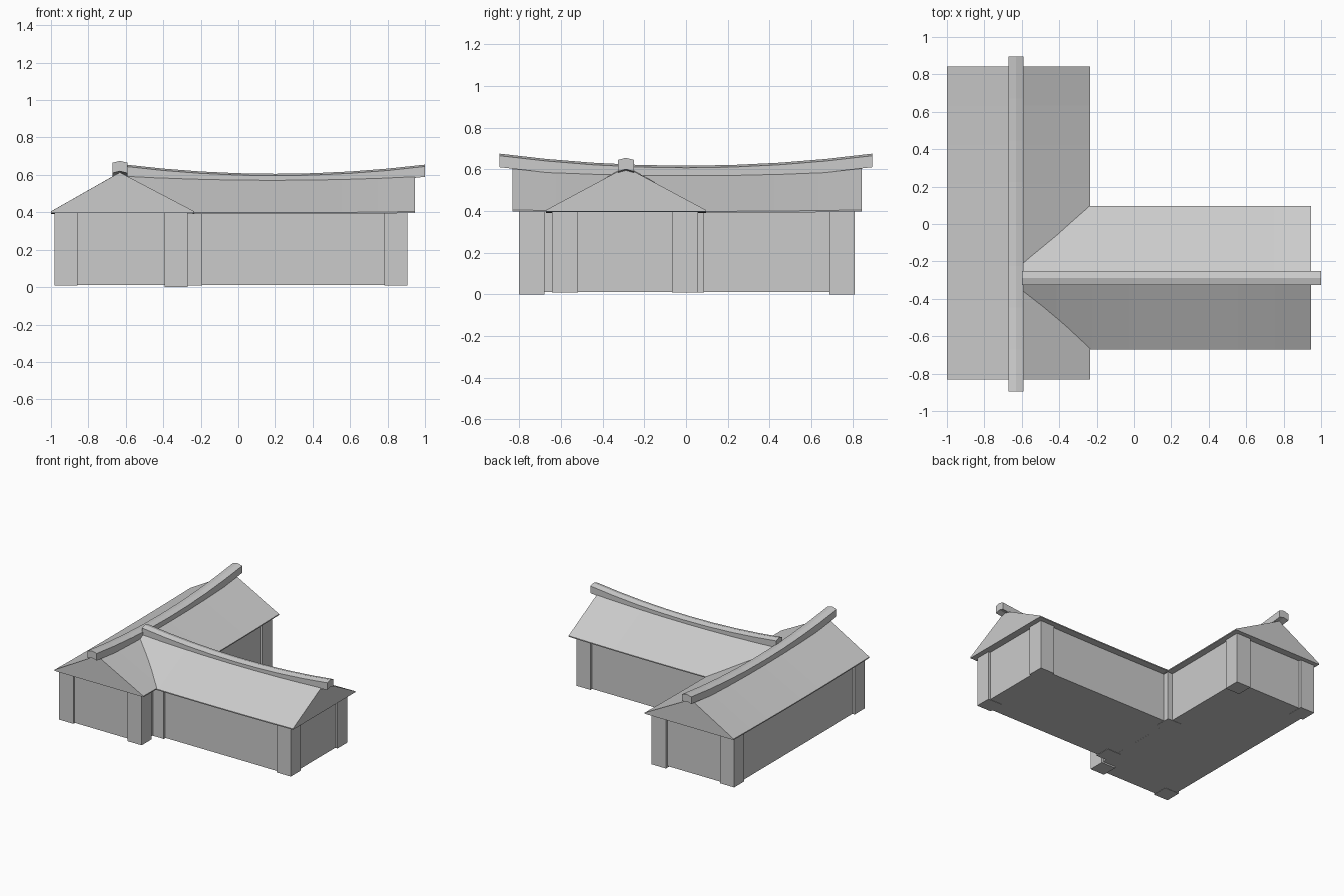
import bpy, bmesh
from mathutils import Matrix, Vector

if "Cube" in bpy.data.objects:
    bpy.data.objects.remove(bpy.data.objects["Cube"])

AX, BY = -0.632, -0.288          # centre lines of the two wings
TO_X = Matrix(((0, 1, 0), (1, 0, 0), (0, 0, 1)))   # swap x and y for the side wing


def finish(name, bm):
    bmesh.ops.recalc_face_normals(bm, faces=bm.faces)
    me = bpy.data.meshes.new(name)
    bm.to_mesh(me)
    bm.free()
    ob = bpy.data.objects.new(name, me)
    bpy.context.collection.objects.link(ob)
    return ob


def box(name, x0, x1, y0, y1, z0, z1):
    bm = bmesh.new()
    bmesh.ops.create_cube(bm, size=1)
    for v in bm.verts:
        v.co = ((x0 + x1) / 2 + v.co.x * (x1 - x0),
                (y0 + y1) / 2 + v.co.y * (y1 - y0),
                (z0 + z1) / 2 + v.co.z * (z1 - z0))
    return finish(name, bm)


def loft(name, profile, centre, stations, swap=False):
    """Sweep a cross-section along y (or x); profile(s) gives (offset, z) points."""
    bm = bmesh.new()
    rings = []
    for s in stations:
        ring = []
        for off, z in profile(s):
            co = Vector((centre + off, s, z))
            ring.append(bm.verts.new(TO_X @ co if swap else co))
        rings.append(ring)
    n = len(rings[0])
    for a, b in zip(rings, rings[1:]):
        for i in range(n):
            j = (i + 1) % n
            bm.faces.new((a[i], a[j], b[j], b[i]))
    bm.faces.new(rings[0])
    bm.faces.new(rings[-1])
    return finish(name, bm)


def spaced(a, b, n):
    return [a + (b - a) * i / n for i in range(n + 1)]


def sag(s, mid, half):
    return min(1.2, ((s - mid) / half) ** 2)


def roof_profile(mid, half, half_width, apex, rise):
    def profile(s):
        t = sag(s, mid, half)
        eave = 0.398 + 0.007 * t
        return [(-half_width, eave), (0, apex + rise * t), (half_width, eave),
                (half_width, eave - 0.008), (-half_width, eave - 0.008)]
    return profile


def ridge_profile(mid, half, top, rise, w):
    def profile(s):
        z = top + rise * sag(s, mid, half)
        return [(-w, z - 0.065), (-w, z - 0.01), (0, z), (w, z - 0.01),
                (w, z - 0.065), (0, z - 0.055)]
    return profile


# Main wing (along y) and side wing (along x): sagging gable roofs
loft("main_roof", roof_profile(0, 0.84, 0.383 - 0.008 + 0.008, 0.588, 0.026),
     -0.617, spaced(-0.832, 0.843, 8))
for v in bpy.data.objects["main_roof"].data.vertices:   # shift apex under the ridge
    if v.co.z > 0.5:
        v.co.x = AX
loft("side_roof", roof_profile(0.2, 0.78, 0.3835, 0.59, 0.022),
     BY, spaced(-0.61, 0.945, 8), swap=True)

# Ridge beams with a low peaked top
loft("main_ridge", ridge_profile(0, 0.895, 0.617, 0.058, 0.04),
     AX, spaced(-0.895, 0.895, 8))
loft("side_ridge", ridge_profile(0.2, 0.8, 0.606, 0.049, 0.038),
     BY, spaced(-0.6, 1.0, 8), swap=True)

# Walls
box("main_walls", -0.965, -0.285, -0.785, 0.79, 0.012, 0.4)
box("side_walls", -0.4, 0.89, -0.625, 0.04, 0.0125, 0.4)

# Corner pillars: (x, y, base height)
P = 0.0615
for i, (x, y, z) in enumerate([
        (-0.92, -0.739, 0.01), (-0.332, -0.739, 0.0),
        (-0.92, 0.748, 0.01), (-0.332, 0.748, 0.0),
        (0.845, -0.58, 0.01), (0.845, -0.005, 0.01),
        (-0.253, -0.58, 0.01), (-0.305, 0.024, 0.01)]):
    box(f"corner_pillar_{i + 1}", x - P, x + P, y - P, y + P, z, 0.4)
